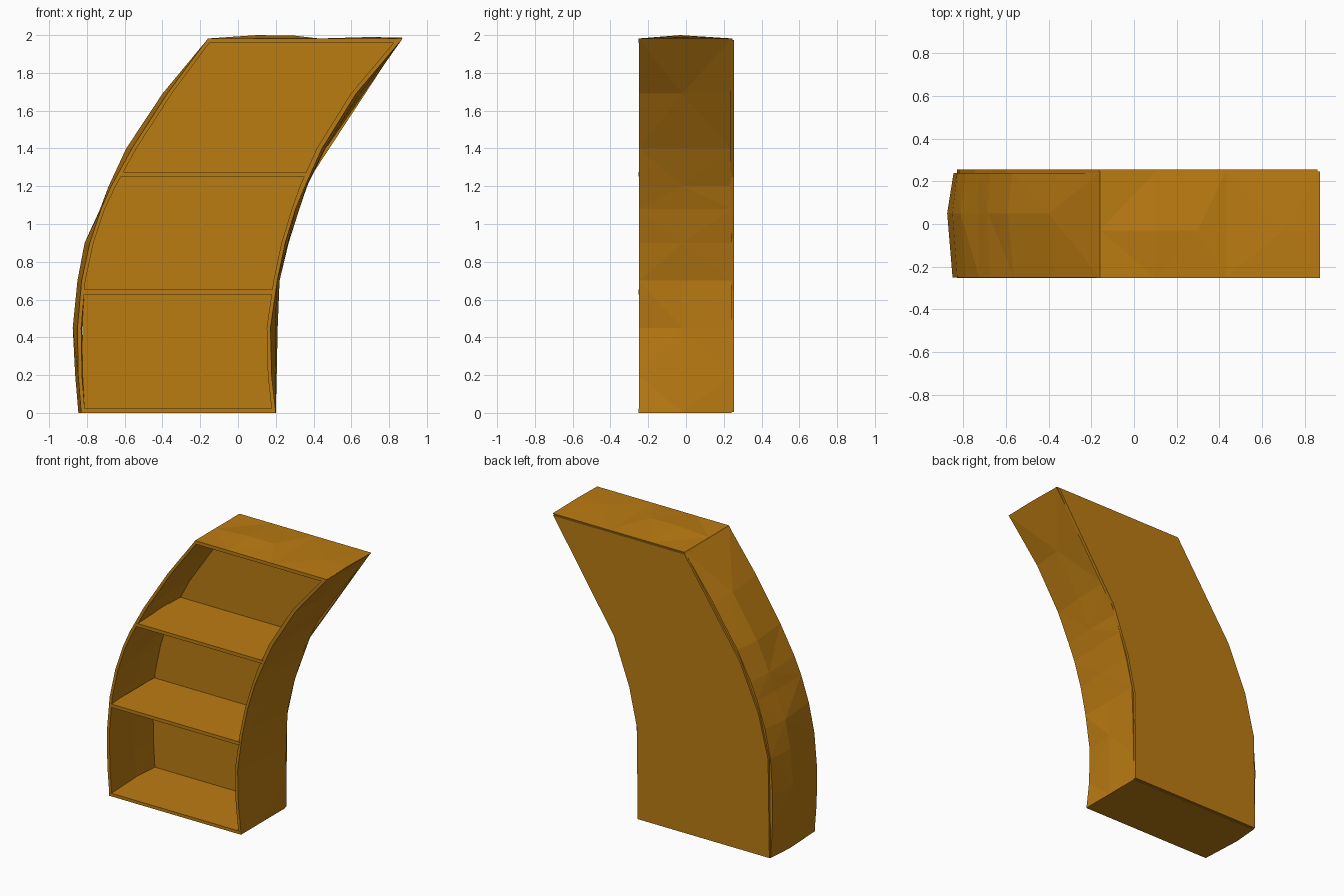
import bpy, bmesh

if "Cube" in bpy.data.objects:
    bpy.data.objects.remove(bpy.data.objects["Cube"])

mat = bpy.data.materials.new("warm_wood")
mat.diffuse_color = (0.50, 0.20, 0.006, 1)
mat.use_nodes = True
mat.node_tree.nodes["Principled BSDF"].inputs["Base Color"].default_value = mat.diffuse_color


def finish(name, bm):
    bmesh.ops.recalc_face_normals(bm, faces=bm.faces)
    me = bpy.data.meshes.new(name)
    bm.to_mesh(me)
    bm.free()
    me.materials.append(mat)
    ob = bpy.data.objects.new(name, me)
    bpy.context.collection.objects.link(ob)
    return ob


def extrude_profile(name, pts, y0, y1):
    """Solid from an x/z outline pulled along y."""
    bm = bmesh.new()
    face = bm.faces.new([bm.verts.new((x, y0, z)) for x, z in pts])
    ext = bmesh.ops.extrude_face_region(bm, geom=[face])["geom"]
    verts = [v for v in ext if isinstance(v, bmesh.types.BMVert)]
    bmesh.ops.translate(bm, verts=verts, vec=(0, y1 - y0, 0))
    return finish(name, bm)


def curved_side(name, heights, columns, thickness):
    """Bent board: each column is (y, outer x at every height)."""
    bm = bmesh.new()
    layers = []
    for inner in (0, 1):
        layers.append([[bm.verts.new((x + inner * t, y, z))
                        for x, z, t in zip(xs, heights, thickness)]
                       for y, xs in columns])
    nc, nr = len(columns), len(heights)
    for g in layers:
        for c in range(nc - 1):
            for r in range(nr - 1):
                a, b, d, e = g[c][r], g[c + 1][r], g[c + 1][r + 1], g[c][r + 1]
                # alternating diagonals give the faceted look
                tris = ((a, b, d), (a, d, e)) if (c + r) % 2 else ((a, b, e), (b, d, e))
                for t in tris:
                    bm.faces.new(t)
    o, i = layers
    for c in (0, nc - 1):
        for r in range(nr - 1):
            bm.faces.new((o[c][r], o[c][r + 1], i[c][r + 1], i[c][r]))
    for r in (0, nr - 1):
        for c in range(nc - 1):
            bm.faces.new((o[c][r], o[c + 1][r], i[c + 1][r], i[c][r]))
    return finish(name, bm)


# Leaning side boards, slightly bowed across their depth
Z = [0, 0.20, 0.45, 0.70, 0.90, 1.08, 1.20, 1.40, 1.69, 1.98]
left_front = [-0.83, -0.846, -0.85, -0.828, -0.785, -0.725, -0.672, -0.562, -0.375, -0.16]
left_mid = [-0.845, -0.862, -0.875, -0.85, -0.812, -0.73, -0.685, -0.592, -0.40, -0.16]
left_back = [-0.83, -0.842, -0.845, -0.828, -0.785, -0.725, -0.675, -0.57, -0.375, -0.16]
curved_side("left_side", Z,
            [(-0.25, left_front), (0.05, left_mid), (0.24, left_back)],
            [0.02] * 6 + [0.024] * 4)

right_front = [0.20, 0.178, 0.172, 0.208, 0.25, 0.305, 0.355, 0.445, 0.625, 0.87]
right_mid = [0.20, 0.20, 0.198, 0.212, 0.265, 0.315, 0.362, 0.46, 0.645, 0.87]
right_back = [0.20, 0.205, 0.21, 0.22, 0.268, 0.325, 0.365, 0.465, 0.665, 0.87]
curved_side("right_side", Z,
            [(-0.25, right_front), (-0.02, right_mid), (0.24, right_back)],
            [-0.02] * 6 + [-0.028] * 4)

# Flat back panel with a simpler outline
extrude_profile("back_panel", [
    (-0.83, 0.005), (0.20, 0.005), (0.205, 0.65), (0.265, 0.92), (0.385, 1.25),
    (0.86, 1.975), (-0.165, 1.975), (-0.60, 1.33), (-0.745, 1.0), (-0.82, 0.70)],
    0.232, 0.255)

# Base and two shelves, ends cut to follow the lean
for name, z0, z1, xl0, xl1, xr0, xr1 in (
        ("base_board", 0.0, 0.022, -0.83, -0.83, 0.20, 0.198),
        ("lower_shelf", 0.628, 0.652, -0.825, -0.82, 0.185, 0.19),
        ("upper_shelf", 1.252, 1.276, -0.635, -0.622, 0.36, 0.37)):
    extrude_profile(name, [(xl0, z0), (xr0, z0), (xr1, z1), (xl1, z1)], -0.252, 0.24)

# Top board with a gently uneven upper face
bm = bmesh.new()
XS = [-0.16, 0.10, 0.30, 0.43, 0.70, 0.87]
bumps = [0, 0.018, 0.015, 0.0, 0.008, 0.004]
rows = [[bm.verts.new((x, y, 1.982 + b * k)) for x, b in zip(XS, bumps)]
        for y, k in ((-0.252, 0), (-0.03, 1), (0.245, 0))]
for r in range(2):
    for c in range(len(XS) - 1):
        a, b, d, e = rows[r][c], rows[r][c + 1], rows[r + 1][c + 1], rows[r + 1][c]
        for t in (((a, b, d), (a, d, e)) if (r + c) % 2 else ((a, b, e), (b, d, e))):
            bm.faces.new(t)
low = [bm.verts.new(p) for p in ((-0.175, -0.252, 1.958), (0.845, -0.252, 1.958),
                                 (0.845, 0.245, 1.958), (-0.175, 0.245, 1.958))]
bm.faces.new(low)
bm.faces.new(rows[0] + [low[1], low[0]])
bm.faces.new(rows[2] + [low[2], low[3]])
bm.faces.new([r[0] for r in rows] + [low[3], low[0]])
bm.faces.new([r[-1] for r in rows] + [low[2], low[1]])
finish("top_board", bm)
